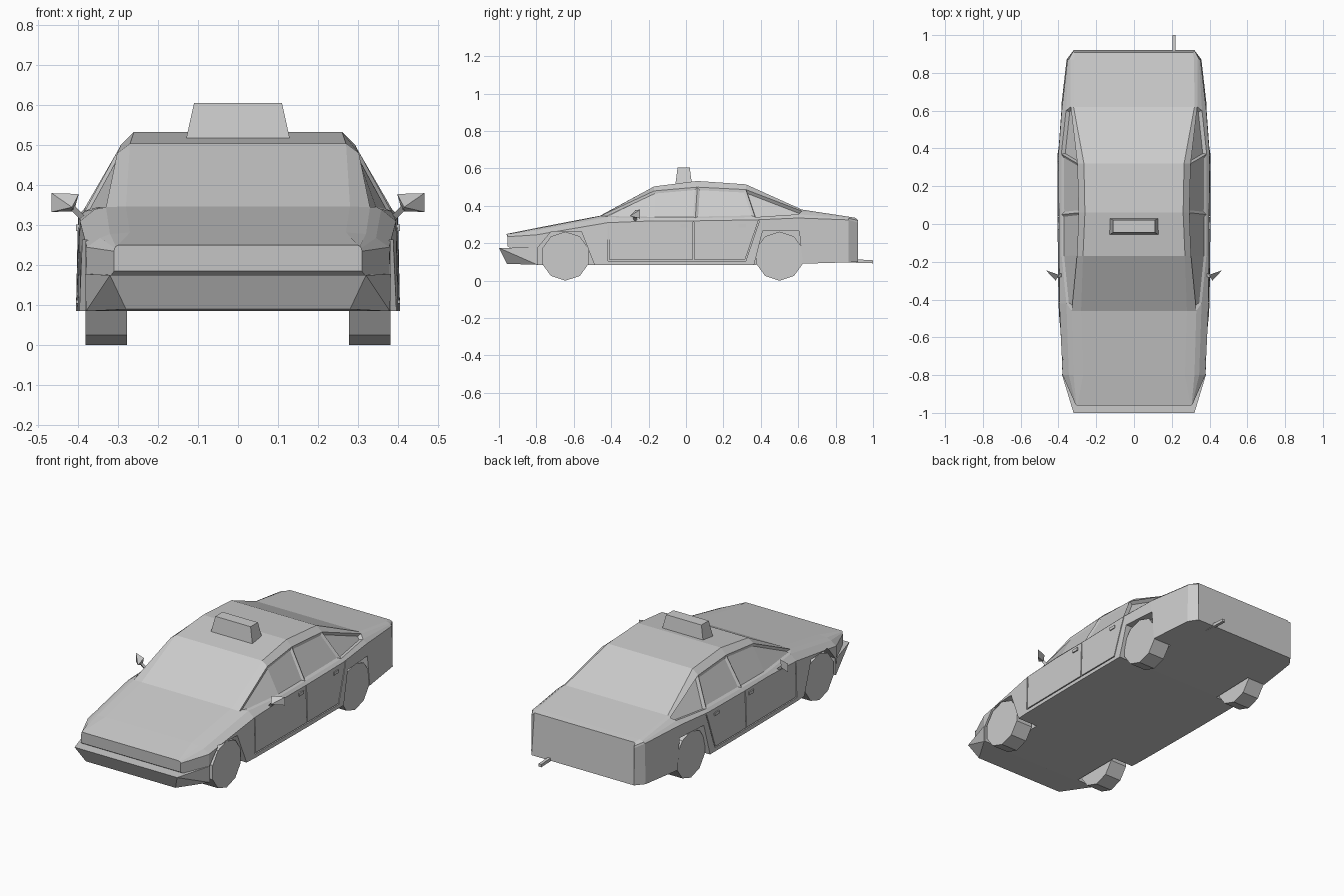
import bpy, bmesh, math

if "Cube" in bpy.data.objects:
    bpy.data.objects.remove(bpy.data.objects["Cube"])

# ---------- helpers ----------
def finish(name, bm):
    bmesh.ops.recalc_face_normals(bm, faces=bm.faces)
    mesh = bpy.data.meshes.new(name)
    bm.to_mesh(mesh)
    bm.free()
    ob = bpy.data.objects.new(name, mesh)
    bpy.context.collection.objects.link(ob)
    return ob

def hull(name, pts):
    """Flat-faced convex solid around a few points."""
    bm = bmesh.new()
    for p in pts:
        bm.verts.new(p)
    bmesh.ops.convex_hull(bm, input=bm.verts)
    bmesh.ops.dissolve_limit(bm, angle_limit=0.01, verts=bm.verts, edges=bm.edges)
    return finish(name, bm)

def prism(name, profile, x0, x1):
    """Side-view (y, z) profile extruded across x."""
    return hull(name, [(x, y, z) for x in (x0, x1) for y, z in profile])

def rect(y0, y1, z0, z1):
    return [(y0, z0), (y1, z0), (y1, z1), (y0, z1)]

def cut(target, cutter):
    cutter.hide_render = True
    mod = target.modifiers.new("cut", 'BOOLEAN')
    mod.operation, mod.solver, mod.object = 'DIFFERENCE', 'EXACT', cutter
    bpy.context.view_layer.objects.active = target
    bpy.ops.object.modifier_apply(modifier=mod.name)
    bpy.data.objects.remove(cutter)

# ---------- body shell: half sections lofted from nose to tail ----------
# (y of lower points, y of upper points, bottom / belt / shoulder / window top / roof edge as x, z)
stations = [
    (-.955, -.96, [(.31, .185), (.31, .235), (.308, .243), (.305, .247), (.30, .25)]),
    (-.80, -.80, [(.378, .085), (.378, .245), (.345, .268), (.32, .278), (.27, .282)]),
    (-.42, -.46, [(.40, .085), (.395, .31), (.358, .34), (.33, .345), (.28, .347)]),
    (-.17, -.17, [(.403, .085), (.396, .32), (.383, .335), (.302, .48), (.27, .504)]),
    (.05, .06, [(.405, .085), (.398, .32), (.383, .335), (.293, .50), (.26, .533)]),
    (.37, .32, [(.405, .085), (.40, .325), (.385, .34), (.30, .487), (.265, .515)]),
    (.60, .62, [(.388, .09), (.383, .335), (.36, .355), (.335, .372), (.32, .38)]),
    (.87, .87, [(.357, .098), (.352, .325), (.345, .333), (.335, .337), (.318, .342)]),
    (.92, .907, [(.32, .10), (.32, .31), (.32, .322), (.318, .33), (.312, .336)]),
]
bm = bmesh.new()
rings = []
for ylow, yhigh, half in stations:
    pts = [(x, ylow if i < 3 else yhigh, z) for i, (x, z) in enumerate(half)]
    pts += [(-x, y, z) for x, y, z in reversed(pts)]
    rings.append([bm.verts.new(p) for p in pts])
grid = {}
for i in range(len(rings) - 1):
    a, b = rings[i], rings[i + 1]
    for j in range(10):
        k = (j + 1) % 10
        grid[i, j] = bm.faces.new((a[j], a[k], b[k], b[j]))
bm.faces.new(rings[0])
bm.faces.new(rings[-1])
bmesh.ops.recalc_face_normals(bm, faces=bm.faces)

# recessed side windows: front door, rear door, rear quarter
for j in (2, 6):
    for spans, rim, depth in (((2, 3), .012, -.008), ((4,), .014, -.008), ((5,), .007, -.02)):
        bmesh.ops.inset_region(bm, faces=[grid[i, j] for i in spans], thickness=rim,
                               depth=depth, use_even_offset=True, use_boundary=True)
body = finish("body", bm)

# ---------- wheel arches and door seams ----------
arches = [
    [(-.79, .05), (-.79, .18), (-.72, .263), (-.56, .263), (-.475, .05)],
    [(.355, .05), (.41, .265), (.605, .265), (.63, .05)],
]
seams = [
    rect(-.418, -.412, .11, .305),
    rect(.037, .043, .11, .315),
    [(.315, .11), (.321, .11), (.392, .318), (.386, .318)],
    rect(-.418, .321, .106, .112),
]
for s in (1, -1):
    for profile in arches:
        cut(body, prism("arch_cutter", profile, s * .27, s * .5))
    for profile in seams:
        cut(body, prism("seam_cutter", profile, s * .389, s * .5))

# ---------- front bumper ----------
bumper_side = [(.32, -1.0, .175), (.28, -.957, .09), (.38, -.795, .085), (.382, -.795, .178)]
hull("front_bumper", [(s * x, y, z) for s in (1, -1) for x, y, z in bumper_side])

# ---------- wheels: ten-sided ----------
for end, yc in (("front", -.645), ("rear", .50)):
    for side, s in (("right", 1), ("left", -1)):
        ring = [(yc + .131 * math.sin(k * math.tau / 10), .131 - .131 * math.cos(k * math.tau / 10))
                for k in range(10)]
        prism(f"{end}_{side}_wheel", ring, s * .278, s * .381)

# ---------- door mirrors and handles ----------
for side, s in (("right", 1), ("left", -1)):
    head = [(.398, -.27, .378), (.466, -.245, .38), (.466, -.245, .333), (.41, -.265, .335),
            (.415, -.30, .345)]
    hull(f"{side}_mirror", [(s * x, y, z) for x, y, z in head])
    stalk = [(.38, -.28, .32), (.38, -.26, .32), (.392, -.27, .312),
             (.41, -.285, .35), (.41, -.268, .35), (.42, -.275, .34)]
    hull(f"{side}_mirror_stalk", [(s * x, y, z) for x, y, z in stalk])
    for door, y in (("front", -.01), ("rear", .30)):
        prism(f"{side}_{door}_handle", rect(y - .02, y + .02, .285, .302), s * .39, s * .405)

# ---------- roof sign ----------
hull("roof_sign", [(sx * x, y, z) for sx in (1, -1)
                   for x, y, z in ((.132, -.058, .505), (.132, .033, .505),
                                   (.11, -.045, .605), (.11, .02, .605))])

# ---------- exhaust pipe ----------
prism("exhaust_pipe", [(.84, .098), (.84, .118), (1.0, .109), (1.0, .093)], .203, .22)
